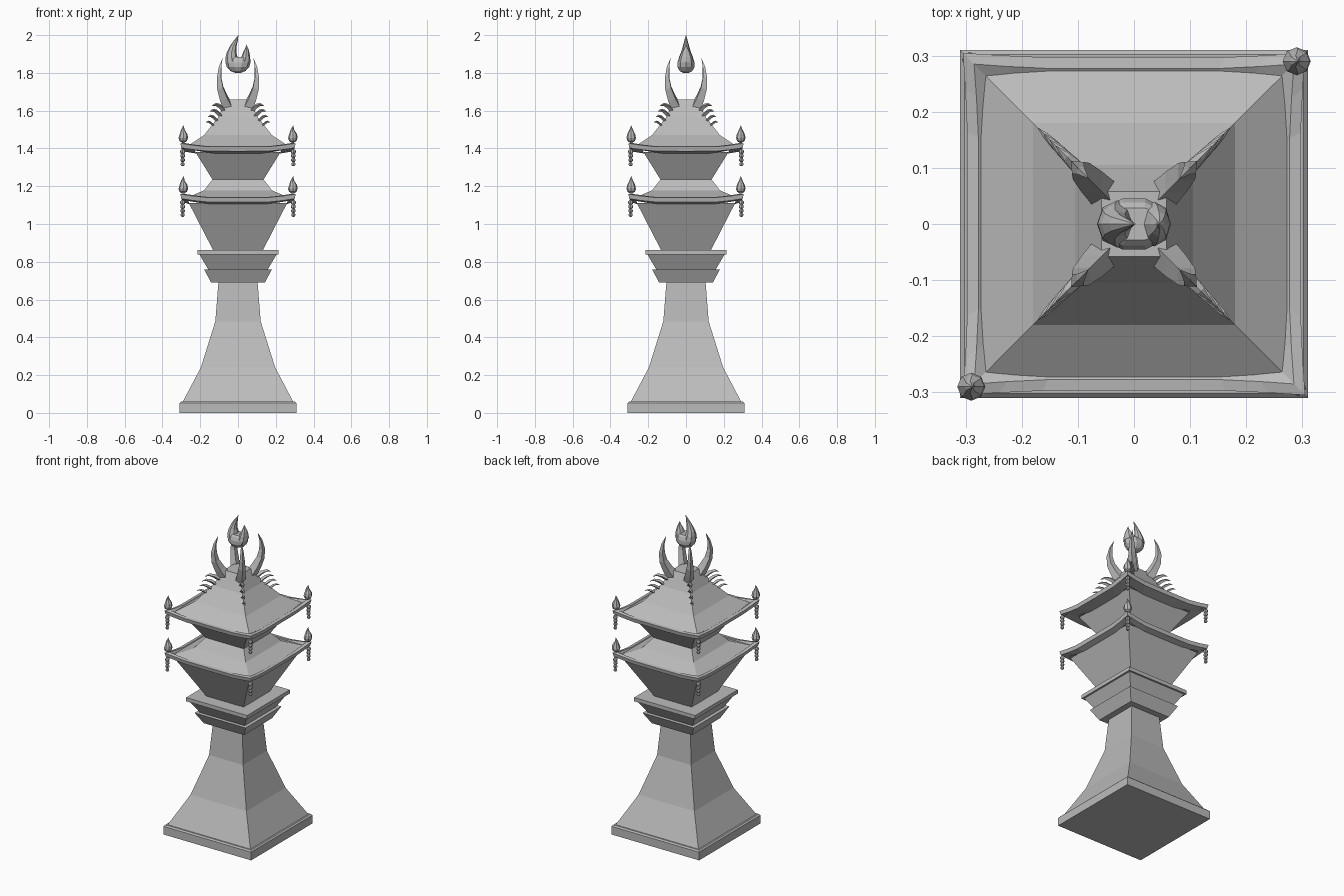
import bpy, bmesh
from math import sin, cos, pi
from mathutils import Vector

if "Cube" in bpy.data.objects:
    bpy.data.objects.remove(bpy.data.objects["Cube"])

stone = bpy.data.materials.new("grey stone")
stone.use_nodes = True
GREY = (0.5, 0.5, 0.5, 1)
stone.diffuse_color = GREY
stone.node_tree.nodes["Principled BSDF"].inputs["Base Color"].default_value = GREY


def loft(name, rings, closed=False):
    """Skin equal-length rings of points; cap the ends unless closed."""
    bm = bmesh.new()
    loops = [[bm.verts.new(p) for p in ring] for ring in rings]
    n = len(loops[0])
    for a, b in zip(loops, loops[1:] + loops[:1] if closed else loops[1:]):
        for i in range(n):
            j = (i + 1) % n
            bm.faces.new((a[i], a[j], b[j], b[i]))
    if not closed:
        bm.faces.new(loops[0][::-1])
        bm.faces.new(loops[-1])
    bmesh.ops.remove_doubles(bm, verts=bm.verts, dist=0.00005)
    bmesh.ops.recalc_face_normals(bm, faces=bm.faces)
    mesh = bpy.data.meshes.new(name)
    bm.to_mesh(mesh)
    bm.free()
    mesh.materials.append(stone)
    obj = bpy.data.objects.new(name, mesh)
    bpy.context.collection.objects.link(obj)
    return obj


def tier(name, profile):
    """Square block from (half width, height) pairs."""
    return loft(name, [[(-w, -w, z), (w, -w, z), (w, w, z), (-w, w, z)]
                       for w, z in profile])


def eave(name, z, inner):
    """Square rim whose corners sweep up and out."""
    steps = (-1, -0.8, -0.55, 0, 0.55, 0.8)
    rings = []
    for w, h in ((inner, -0.012), (0.292, 0), (0.297, 0.024), (0.277, 0.026)):
        ring = []
        for side in range(4):
            c, s = round(cos(side * pi / 2)), round(sin(side * pi / 2))
            for t in steps:
                curl = (max(0, abs(t) - 0.5) * 2) ** 1.5
                x, y = t * (w + 0.008 * curl), -w - 0.008 * curl
                ring.append((c * x - s * y, s * x + c * y, z + h + 0.018 * curl))
        rings.append(ring)
    return loft(name, rings, closed=True)


def drop(name, centre, sections, sides=8):
    """Round form from (x offset, height, x radius, y radius) sections."""
    cx, cy, cz = centre
    return loft(name, [[(cx + x + rx * cos(2 * pi * i / sides),
                         cy + ry * sin(2 * pi * i / sides), cz + z)
                        for i in range(sides)] for x, z, rx, ry in sections])


def claw(name, sx, sy, path):
    """Diamond-section spike on a corner diagonal from (x, z, thickness, breadth)."""
    out = Vector((sx, sy, 0)).normalized()
    side = Vector((-out.y, out.x, 0))
    pts = [Vector((sx * x, sy * x, z)) for x, z, _, _ in path]
    rings = []
    for i, (_, _, thick, broad) in enumerate(path):
        along = (pts[min(i + 1, len(pts) - 1)] - pts[max(i - 1, 0)]).normalized()
        across = along.cross(side)
        rings.append([pts[i] + across * thick, pts[i] + side * broad,
                      pts[i] - across * thick, pts[i] - side * broad])
    return loft(name, rings)


# Plinth, flared shaft and capital
tier("plinth", [(0.31, 0), (0.31, 0.052), (0.302, 0.06)])
tier("shaft", [(0.292, 0.06), (0.197, 0.24), (0.12, 0.485), (0.103, 0.7)])
tier("lower_capital", [(0.142, 0.69), (0.18, 0.76)])
tier("upper_capital", [(0.155, 0.755), (0.205, 0.84)])
tier("capital_slab", [(0.215, 0.838), (0.215, 0.862)])

# Two lantern storeys with their roofs
tier("lower_storey", [(0.132, 0.862), (0.26, 1.11)])
tier("lower_roof", [(0.282, 1.125), (0.278, 1.136), (0.18, 1.178), (0.132, 1.24)])
eave("lower_eave", 1.116, 0.255)
tier("upper_storey", [(0.135, 1.235), (0.225, 1.38)])
tier("upper_roof", [(0.282, 1.395), (0.278, 1.405), (0.18, 1.47),
                    (0.105, 1.565), (0.058, 1.658)])
eave("upper_eave", 1.385, 0.222)

# Corner ornaments: bead strings everywhere, small flames on two corners
small_flame = [(0, 0, 0.006, 0.006), (0, 0.01, 0.02, 0.02), (0, 0.026, 0.025, 0.025),
               (0.002, 0.045, 0.021, 0.021), (-0.002, 0.068, 0.01, 0.01),
               (0.002, 0.092, 0.0005, 0.0005)]
corners = [(sx, sy) for sx in (-1, 1) for sy in (-1, 1)]
for level, z in (("lower", 1.116), ("upper", 1.385)):
    for sx, sy in corners:
        for k in range(4):
            r = 0.014 - 0.001 * k
            bead = [(0, r * cos(a * pi / 5), r * sin(a * pi / 5) + 0.0002,
                     r * sin(a * pi / 5) + 0.0002) for a in range(6)]
            drop(level + "_hanging_bead", (sx * 0.293, sy * 0.293, z - 0.002 - 0.022 * k), bead)
        if sx == sy:
            drop(level + "_corner_flame", (sx * 0.29, sy * 0.29, z + 0.045), small_flame)

# Ridge hooks and crowning horns on the four hips
for sx, sy in corners:
    claw("horn", sx, sy, [(0.045, 1.6, 0.04, 0.03), (0.075, 1.665, 0.031, 0.026),
                          (0.094, 1.72, 0.024, 0.021), (0.1, 1.775, 0.017, 0.015),
                          (0.095, 1.83, 0.009, 0.009), (0.082, 1.878, 0.0005, 0.0005)])
    for k in range(4):
        x, z, s = 0.083 + 0.018 * k, 1.607 - 0.027 * k, 1 - 0.13 * k
        claw("ridge_hook", sx, sy,
             [(x - 0.012, z - 0.01, 0.013 * s, 0.014 * s),
              (x + 0.016 * s, z + 0.018 * s, 0.012 * s, 0.012 * s),
              (x + 0.036 * s, z + 0.027 * s, 0.008 * s, 0.008 * s),
              (x + 0.056 * s, z + 0.018 * s, 0.0005, 0.0005)])

# Floating forked flame at the top
drop("flame_body", (0, 0, 1.8),
     [(0, 0, 0.015, 0.015), (0, 0.01, 0.04, 0.035), (0, 0.032, 0.06, 0.048),
      (0, 0.055, 0.066, 0.048), (0, 0.075, 0.064, 0.04), (0.002, 0.085, 0.056, 0.03)], 10)
drop("tall_flame_tongue", (0, 0, 1.8),
     [(-0.03, 0.06, 0.036, 0.042), (-0.034, 0.085, 0.031, 0.036), (-0.034, 0.11, 0.025, 0.026),
      (-0.026, 0.14, 0.018, 0.017), (-0.012, 0.17, 0.011, 0.009),
      (0.002, 0.2, 0.0005, 0.0005)])
drop("short_flame_tongue", (0, 0, 1.8),
     [(0.036, 0.06, 0.03, 0.04), (0.041, 0.085, 0.023, 0.034), (0.044, 0.11, 0.016, 0.023),
      (0.046, 0.13, 0.008, 0.01), (0.044, 0.15, 0.0005, 0.0005)])
